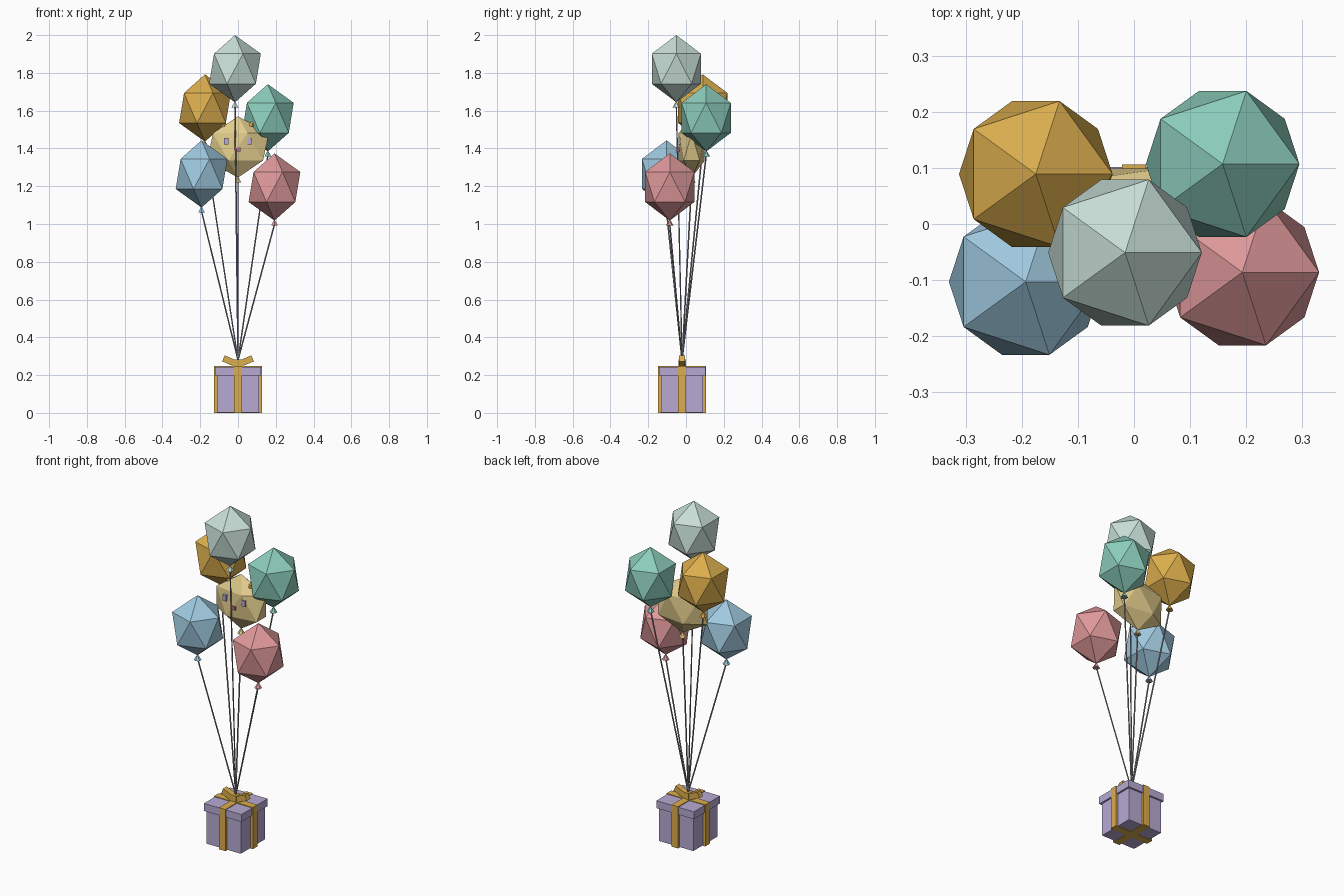
import bpy, math
from mathutils import Vector

if "Cube" in bpy.data.objects:
    bpy.data.objects.remove(bpy.data.objects["Cube"])


def mat(name, r, g, b):
    """Material from an sRGB colour, stored as linear."""
    m = bpy.data.materials.new(name)
    lin = [(c / 255 / 12.92) if c < 11 else ((c / 255 + 0.055) / 1.055) ** 2.4 for c in (r, g, b)]
    m.diffuse_color = (*lin, 1)
    m.use_nodes = True
    m.node_tree.nodes["Principled BSDF"].inputs["Base Color"].default_value = m.diffuse_color
    return m


GOLD = mat("gold", 220, 174, 77)
TAN = mat("tan", 226, 204, 140)
SAGE = mat("pale_sage", 200, 223, 215)
GREEN = mat("sea_green", 140, 205, 187)
BLUE = mat("sky_blue", 160, 202, 224)
PINK = mat("rose_pink", 224, 153, 155)
LILAC = mat("lilac", 184, 170, 212)
MAUVE = mat("mauve", 190, 105, 145)
GREY = mat("string_grey", 150, 147, 153)


def finish(name, material):
    o = bpy.context.object
    o.name = name
    o.data.materials.append(material)
    return o


def box(name, loc, size, material, rot=(0, 0, 0)):
    bpy.ops.mesh.primitive_cube_add(size=1, location=loc, rotation=rot)
    bpy.context.object.scale = size
    return finish(name, material)


def cone(name, loc, r, h, material, sides=6, rot=(0, 0, 0)):
    bpy.ops.mesh.primitive_cone_add(vertices=sides, radius1=r, radius2=0, depth=h,
                                    location=loc, rotation=rot)
    return finish(name, material)


CY = -0.021                       # gift box centre in y
ANCHOR = Vector((0, CY, 0.28))    # where all strings meet


def balloon(name, loc, radii, material):
    # body
    bpy.ops.mesh.primitive_ico_sphere_add(subdivisions=1, radius=1, location=loc)
    bpy.context.object.scale = radii
    finish(name, material)
    # knot under the body
    bottom = Vector(loc) - Vector((0, 0, radii[2]))
    cone(name + "_knot", bottom - Vector((0, 0, 0.01)), 0.021, 0.034, material)
    # straight string to the bow
    end = bottom - Vector((0, 0, 0.02))
    d = end - ANCHOR
    bpy.ops.mesh.primitive_cylinder_add(vertices=6, radius=0.004, depth=d.length,
                                        location=(end + ANCHOR) / 2,
                                        rotation=d.to_track_quat('Z', 'Y').to_euler())
    finish(name + "_string", GREY)


# balloons
R = (0.153, 0.153, 0.178)
balloon("sage_balloon", (-0.016, -0.051, 1.822), R, SAGE)
balloon("gold_balloon", (-0.175, 0.089, 1.614), R, GOLD)
balloon("green_balloon", (0.158, 0.107, 1.562), R, GREEN)
balloon("blue_balloon", (-0.193, -0.103, 1.265), R, BLUE)
balloon("pink_balloon", (0.193, -0.086, 1.196), R, PINK)
balloon("face_balloon", (0, 0.03, 1.408), (0.183, 0.081, 0.162), TAN)

# face on the flat balloon: eyes, ears and nose
for s, side in ((-1, "left"), (1, "right")):
    box(side + "_eye", (s * 0.062, -0.03, 1.437), (0.022, 0.022, 0.034), LILAC)
    cone(side + "_ear", (s * 0.078, 0.02, 1.535), 0.02, 0.04, GOLD, 4, (0, s * 0.3, 0))
box("nose", (0, -0.037, 1.395), (0.024, 0.016, 0.02), MAUVE)

# gift box with lid
box("box_body", (0, CY, 0.103), (0.224, 0.224, 0.2), LILAC)
box("box_lid", (0, CY, 0.221), (0.246, 0.246, 0.044), LILAC)

# crossed ribbons wrapping the box
box("ribbon_across", (0, CY, 0.1235), (0.254, 0.043, 0.247), GOLD)
box("ribbon_along", (0, CY, 0.1235), (0.043, 0.254, 0.247), GOLD)

# bow
box("bow_knot", (0, CY, 0.265), (0.034, 0.04, 0.036), GOLD)
for s, side in ((-1, "left"), (1, "right")):
    box(side + "_bow_loop", (s * 0.043, CY, 0.274), (0.075, 0.034, 0.034), GOLD,
        (0, -s * math.radians(23), 0))
